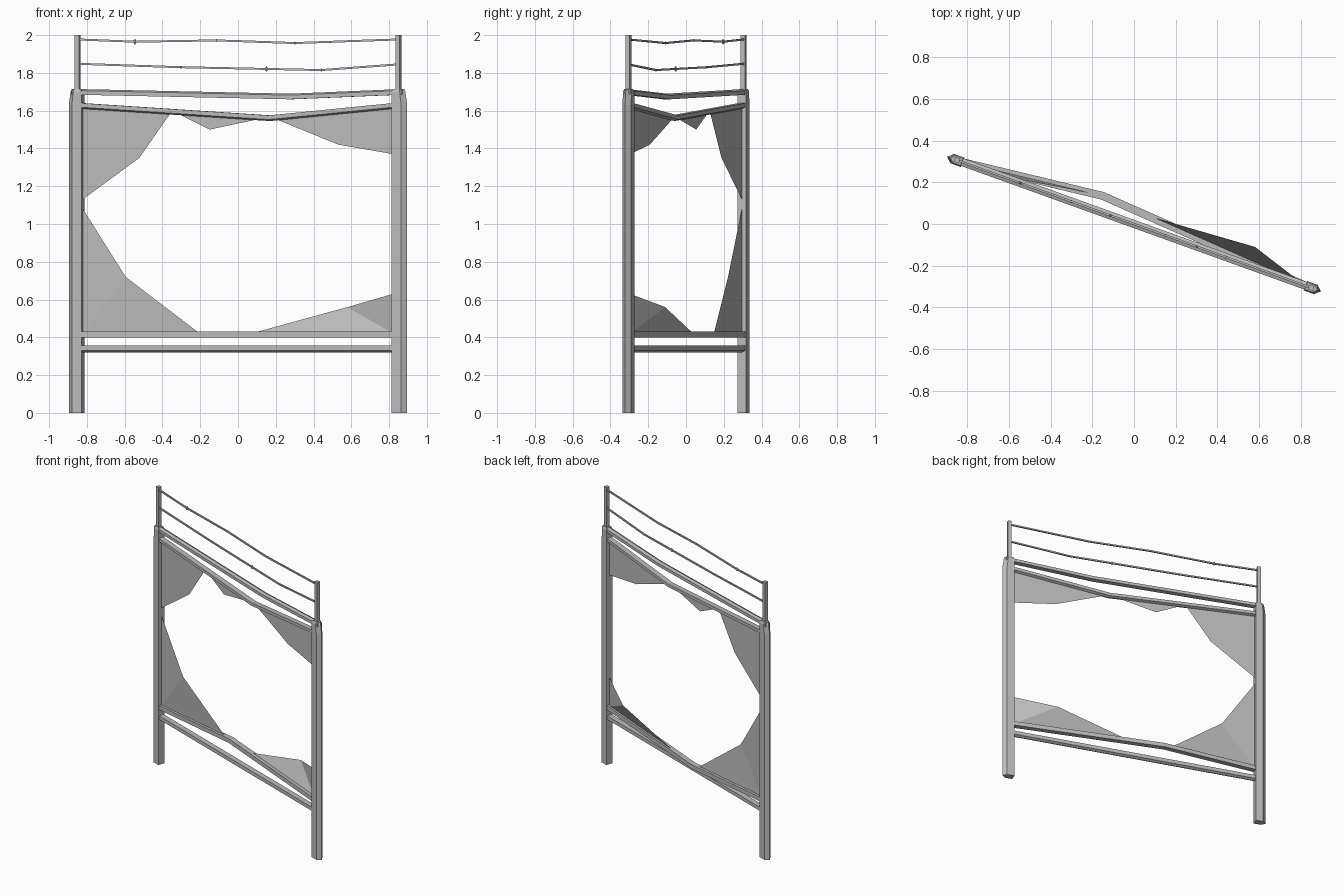
import bpy, bmesh, math
from mathutils import Matrix, Vector

cube = bpy.data.objects.get("Cube")
if cube:
    bpy.data.objects.remove(cube, do_unlink=True)

# The whole fence stands at a slant; parts are built along local x, then turned
TURN = Matrix.Rotation(math.radians(-19.8), 4, 'Z')

grey = bpy.data.materials.new("weathered grey")
grey.use_nodes = True
color = (0.5, 0.5, 0.5, 1)
grey.diffuse_color = color
grey.node_tree.nodes["Principled BSDF"].inputs["Base Color"].default_value = color


def finish(name, bm, solid=True):
    if solid:
        bmesh.ops.recalc_face_normals(bm, faces=bm.faces)
    bm.transform(TURN)
    mesh = bpy.data.meshes.new(name)
    bm.to_mesh(mesh)
    bm.free()
    mesh.materials.append(grey)
    ob = bpy.data.objects.new(name, mesh)
    bpy.context.collection.objects.link(ob)
    return ob


def loft(name, rings):
    """Skin a closed solid through a list of equal rings."""
    bm = bmesh.new()
    loops = [[bm.verts.new(p) for p in ring] for ring in rings]
    count = len(loops[0])
    for a, b in zip(loops, loops[1:]):
        for i in range(count):
            j = (i + 1) % count
            bm.faces.new((a[i], a[j], b[j], b[i]))
    bm.faces.new(loops[0])
    bm.faces.new(loops[-1])
    return finish(name, bm)


def rail(name, path, section):
    loft(name, [[(x, y + dy, z + dz) for dy, dz in section] for x, y, z in path])


def sheet(name, points, faces):
    bm = bmesh.new()
    verts = [bm.verts.new(p) for p in points]
    for f in faces:
        bm.faces.new([verts[i] for i in f])
    return finish(name, bm, solid=False)


# Posts with a pointed outer side and a tapered top, plus thin wire uprights
HALF = 0.024


def post_ring(side, tip, shoulder, inner, z, half=HALF):
    return [(side * x, y, z) for x, y in
            ((tip, 0), (shoulder, half), (inner, half), (inner, -half), (shoulder, -half))]


for side, label in ((1, "left"), (-1, "right")):
    loft(label + "_post", [
        post_ring(side, 0.952, 0.926, 0.873, 0),
        post_ring(side, 0.952, 0.926, 0.873, 1.63),
        post_ring(side, 0.942, 0.918, 0.873, 1.70),
        post_ring(side, 0.935, 0.915, 0.878, 1.715, 0.018)])
    c, s = 0.902, 0.0125
    loft(label + "_wire_upright", [
        [(side * c + dx, dy, z) for dx, dy in ((-s, -s), (s, -s), (s, s), (-s, s))]
        for z in (1.69, 2.0)])

# Rails
D = 0.019
BOX = [(-D, -0.015), (D, -0.015), (D, 0.015), (-D, 0.015)]
RIDGED = [(-D, -0.015), (D, -0.015), (D, 0.007), (0, 0.015), (-D, 0.007)]
KEELED = [(dy, -dz) for dy, dz in RIDGED]
rail("top_rail", [(-0.93, 0, 1.70), (0.3, 0, 1.675), (0.93, 0, 1.70)], RIDGED)
rail("sagging_rail", [(-0.875, 0, 1.625), (0.18, 0, 1.56), (0.875, 0, 1.625)], KEELED)
rail("bowed_rail", [(-0.875, 0, 0.415), (-0.187, 0.076, 0.415), (0.875, 0, 0.415)], BOX)
rail("bottom_rail", [(-0.875, 0, 0.338), (0.875, 0, 0.338)],
     [(dy, dz * 1.2) for dy, dz in KEELED])

# Slack wires with small barbs
W = 0.005
WIRE = [(-W, -W), (W, -W), (W, W), (-W, W)]
upper = [(-0.9, 0, 1.977), (-0.58, 0, 1.965), (-0.12, 0, 1.972), (0.32, 0, 1.958), (0.9, 0, 1.977)]
lower = [(-0.9, 0, 1.848), (-0.32, 0, 1.83), (0.47, 0, 1.815), (0.9, 0, 1.845)]
rail("upper_wire", upper, WIRE)
rail("lower_wire", lower, WIRE)
barbs = upper[1:4] + lower[1:3] + [(0.16, 0, 1.821)]
for i, spot in enumerate(barbs):
    bm = bmesh.new()
    bmesh.ops.create_icosphere(bm, subdivisions=1, radius=0.01)
    tall = 1.6 if i in (0, 5) else 0.8
    bmesh.ops.scale(bm, vec=(0.8, 0.8, tall), verts=bm.verts)
    bmesh.ops.translate(bm, vec=Vector(spot), verts=bm.verts)
    finish("barb_%d" % (i + 1), bm)

# Torn remains of the sheet
E = 0.873
sheet("upper_right_scrap",
      [(-E, 0, 1.62), (-E, 0, 1.13), (-0.555, 0, 1.35), (-0.385, 0, 1.58), (-0.36, 0, 1.59)],
      [range(5)])
sheet("upper_middle_scrap", [(-0.35, 0, 1.59), (-0.16, 0, 1.5), (0.14, 0, 1.56)], [range(3)])
sheet("upper_left_scrap",
      [(E, 0, 1.62), (0.2, 0, 1.56), (0.565, 0, 1.42), (E, 0, 1.37)], [range(4)])
sheet("lower_right_scrap",
      [(-E, 0, 0.42), (-0.24, 0.07, 0.42), (-0.635, 0.008, 0.72), (-E, 0, 1.08)],
      [(0, 1, 2), (0, 2, 3)])
sheet("lower_left_scrap",
      [(E, 0, 0.42), (0.52, 0.025, 0.42), (0.05, 0.059, 0.42), (0.583, 0.093, 0.56), (E, 0, 0.63)],
      [(1, 3, 2), (0, 4, 3), (0, 3, 1)])
